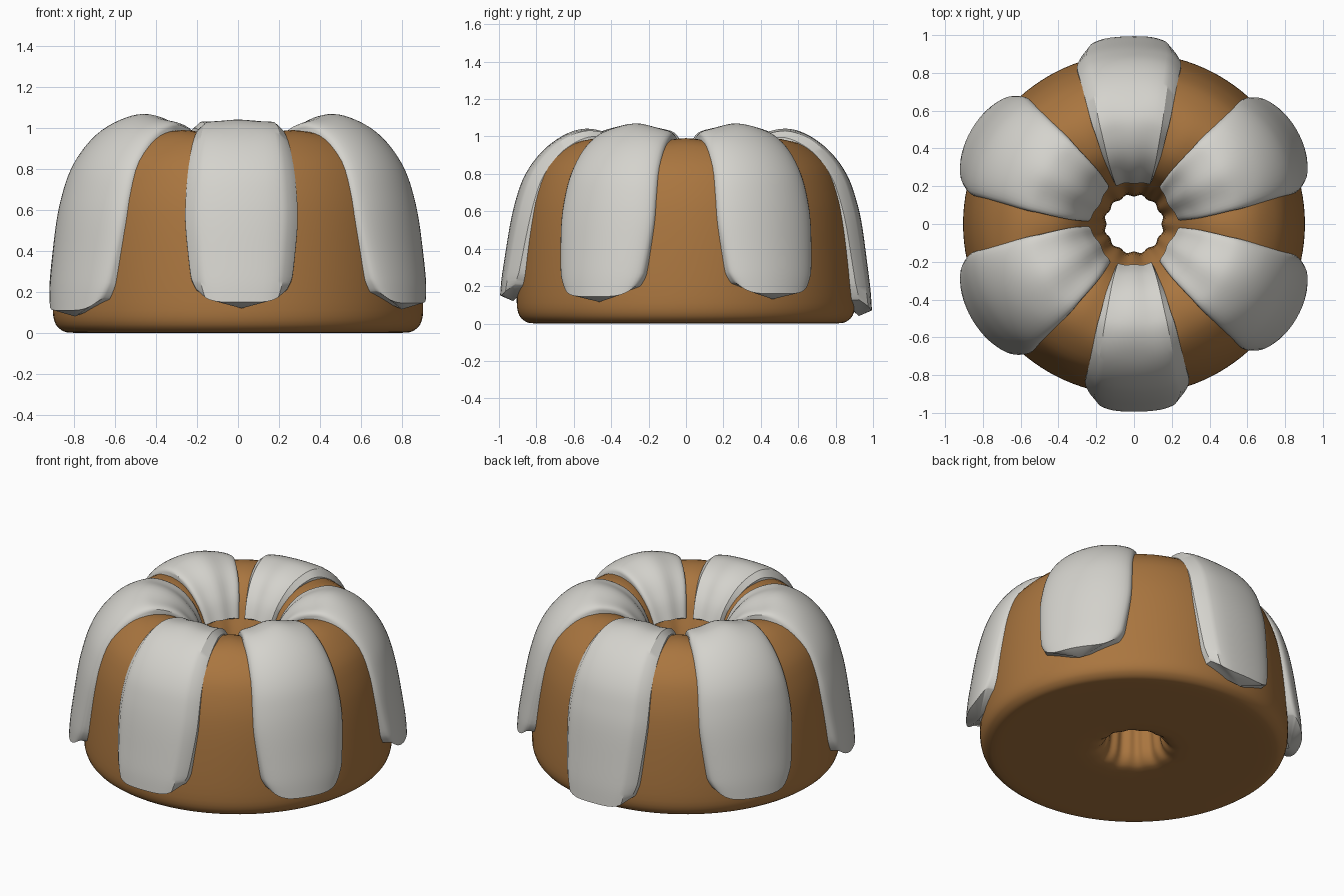
import bpy, bmesh, math
from mathutils import Vector

cube = bpy.data.objects.get("Cube")
if cube:
    bpy.data.objects.remove(cube, do_unlink=True)


def make_material(name, rgb):
    mat = bpy.data.materials.new(name)
    mat.use_nodes = True
    colour = (*rgb, 1.0)
    mat.diffuse_color = colour
    mat.node_tree.nodes["Principled BSDF"].inputs["Base Color"].default_value = colour
    return mat


sponge = make_material("golden brown sponge", (0.40, 0.18, 0.05))
icing = make_material("white icing", (0.66, 0.65, 0.61))


def spline(points, steps, closed=False):
    """Catmull-Rom curve through points of any dimension."""
    pts = [Vector(p) for p in points]
    n = len(pts)
    out = []
    for i in range(n if closed else n - 1):
        if closed:
            a, b, c, d = (pts[(i + k) % n] for k in (-1, 0, 1, 2))
        else:
            a, b, c, d = (pts[min(max(i + k, 0), n - 1)] for k in (-1, 0, 1, 2))
        for s in range(steps):
            t = s / steps
            out.append(0.5 * (2 * b + (c - a) * t + (2 * a - 5 * b + 4 * c - d) * t * t
                              + (3 * b - a - 3 * c + d) * t ** 3))
    if not closed:
        out.append(pts[-1])
    return out


def flute(r, z, angle):
    """Shallow scallops round the hole and over the crown."""
    wave = math.cos(12 * angle)
    inner = min(max((0.38 - r) / 0.2, 0), 1)
    crown = min(max((z - 0.8) / 0.15, 0), 1) * min(max((0.7 - r) / 0.2, 0), 1)
    return r - 0.006 * inner * wave, z - 0.008 * crown * (1 - wave)


def finish(bm, name, mat, angle):
    bmesh.ops.recalc_face_normals(bm, faces=bm.faces)
    mesh = bpy.data.meshes.new(name)
    bm.to_mesh(mesh)
    bm.free()
    mesh.materials.append(mat)
    ob = bpy.data.objects.new(name, mesh)
    bpy.context.collection.objects.link(ob)
    bpy.ops.object.select_all(action='DESELECT')
    ob.select_set(True)
    bpy.context.view_layer.objects.active = ob
    bpy.ops.object.shade_smooth_by_angle(angle=math.radians(angle))


# Ring cake: closed (radius, height) section spun round the hole
CAKE = [(0.27, 0), (0.55, 0), (0.80, 0), (0.865, 0.015), (0.898, 0.06), (0.905, 0.15),
        (0.893, 0.35), (0.872, 0.55), (0.84, 0.70), (0.78, 0.84), (0.67, 0.947),
        (0.57, 0.987), (0.47, 0.985), (0.38, 0.95), (0.30, 0.87), (0.25, 0.77),
        (0.20, 0.65), (0.165, 0.50), (0.152, 0.30), (0.16, 0.12), (0.19, 0.035)]
SEGMENTS = 120
bm = bmesh.new()
section = spline(CAKE, 3, closed=True)
rings = []
for i in range(SEGMENTS):
    a = 2 * math.pi * i / SEGMENTS
    ring = [flute(r, max(z, 0), a) for r, z in section]
    rings.append([bm.verts.new((r * math.cos(a), r * math.sin(a), z)) for r, z in ring])
for i in range(SEGMENTS):
    p, q = rings[i], rings[(i + 1) % SEGMENTS]
    for j in range(len(section)):
        k = (j + 1) % len(section)
        bm.faces.new((p[j], q[j], q[k], p[k]))
finish(bm, "ring_cake", sponge, 40)

# Icing centre line: radius, height, half width
STRIP = [(0.212, 0.78, 0.112), (0.258, 0.89, 0.13), (0.33, 0.985, 0.153), (0.42, 1.045, 0.175),
         (0.53, 1.07, 0.20), (0.63, 1.045, 0.22), (0.73, 0.98, 0.24), (0.81, 0.895, 0.257),
         (0.87, 0.795, 0.27), (0.91, 0.68, 0.28), (0.94, 0.55, 0.283), (0.968, 0.38, 0.268),
         (0.987, 0.25, 0.25), (0.995, 0.15, 0.222)]

# Cross-sections: position across, depth below the top
ROUND = [(math.sin(t), 0.058 * (1 - math.cos(t) ** 0.9))
         for t in (math.pi / 2 * k / 10 for k in range(-10, 11))]
CRISP_HALF = [(0.15, 0), (0.3, 0), (0.45, 0), (0.6, 0.001), (0.72, 0.004), (0.83, 0.009), (1, 0.05)]
CRISP = [(-w, d) for w, d in reversed(CRISP_HALF)] + [(0, 0)] + CRISP_HALF


def icing_strip(name, degrees, end_z, crisp, shift, width):
    scale = (0.55 - end_z) / 0.40
    path = [(r, z if r < 0.94 else 0.55 - (0.55 - z) * scale, h * width) for r, z, h in STRIP]
    path = spline(path, 4)
    profile = CRISP if crisp else ROUND
    profile = [(-1, 0.13)] + profile + [(1, 0.13)]
    base = math.radians(degrees)
    bm = bmesh.new()

    def vert(r, z, t):
        r = max(r, abs(t) * 1.05)
        a = base + math.asin(t / r)
        r, z = flute(r, z, a)
        return bm.verts.new((r * math.cos(a), r * math.sin(a), z))

    rows = []
    last = len(path) - 1
    for i, (r, z, half) in enumerate(path):
        step = path[min(i + 1, last)] - path[max(i - 1, 0)]
        normal = Vector((-step.y, step.x)).normalized()
        tip = max(0, 1 - (last - i) / 5)
        row = []
        for w, d in profile:
            # the crisp strips sit lower, with a slight hollow along the crown
            up = max(normal.y, 0)
            depth = d + (up * 0.014 + up * up * 0.014 * (1 - w * w) if crisp else 0)
            lift = 0.06 * tip * abs(w) ** 5
            row.append(vert(r - normal.x * depth, z - normal.y * depth + lift,
                            half * w + shift * min(r, 1)))
        rows.append(row)
    count = len(profile)
    for p, q in zip(rows, rows[1:]):
        for j in range(count):
            k = (j + 1) % count
            bm.faces.new((p[j], p[k], q[k], q[j]))
    # Drooping end caps
    for row, (r, z, half), inset, drop in ((rows[0], path[0], -0.05, 0.02),
                                           (rows[-1], path[-1], 0.07, 0.03)):
        tip = vert(r - inset, z - drop, shift * r)
        for j in range(count):
            bm.faces.new((row[j], row[(j + 1) % count], tip))
    finish(bm, name, icing, 32)


for name, degrees, end_z, crisp, shift, width in (
        ("icing_front", -90, 0.15, True, 0.018, 0.97),
        ("icing_back", 90, 0.07, True, 0.028, 0.97),
        ("icing_front_left", -30, 0.145, False, 0, 1.0),
        ("icing_front_right", -150, 0.11, False, 0.01, 1.08),
        ("icing_back_left", 30, 0.16, False, 0, 1.0),
        ("icing_back_right", 150, 0.14, False, 0, 1.04)):
    icing_strip(name, degrees, end_z, crisp, shift, width)
